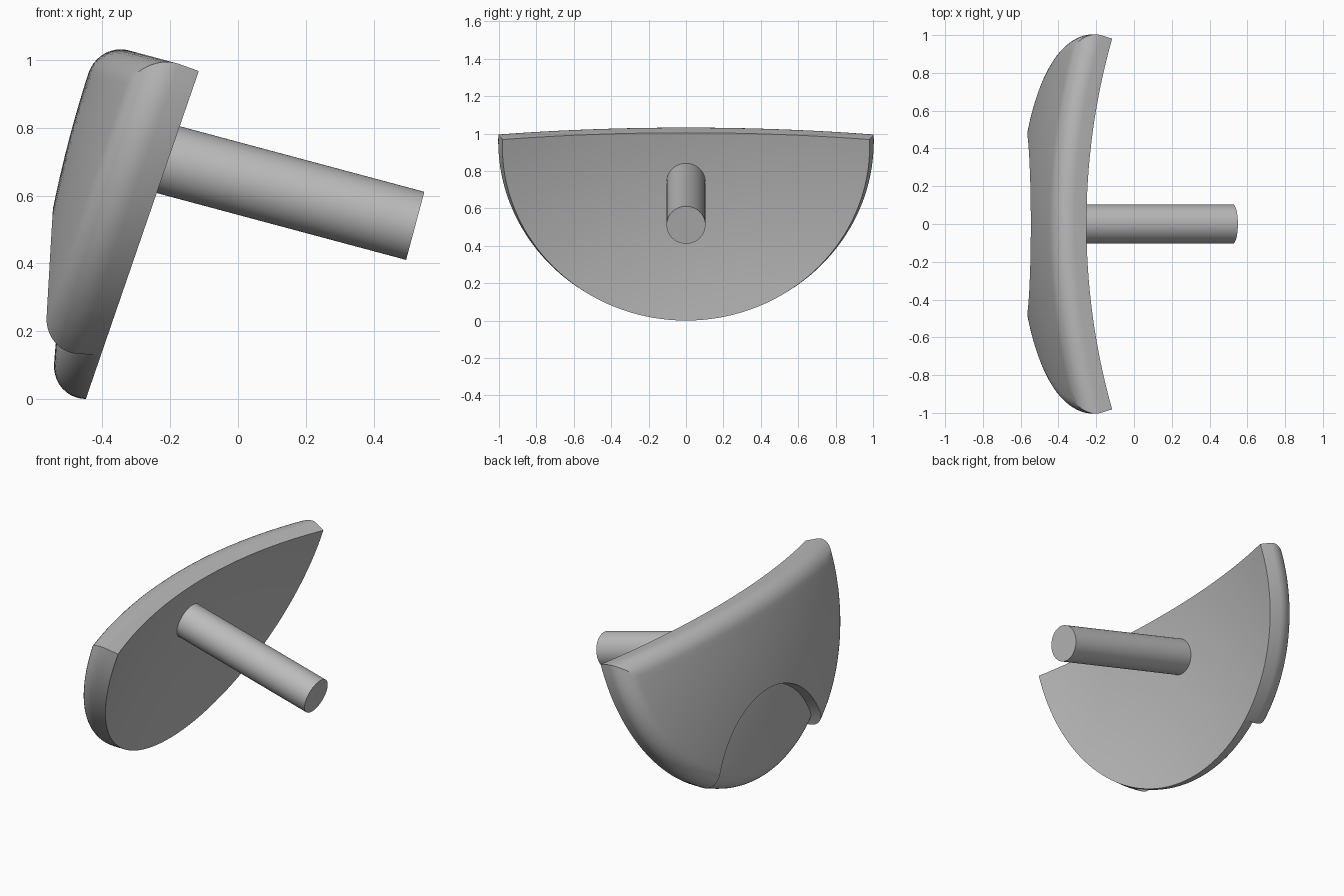
import bpy, bmesh, math
from mathutils import Matrix, Vector

if "Cube" in bpy.data.objects:
    bpy.data.objects.remove(bpy.data.objects["Cube"])

TILT = Matrix.Rotation(math.radians(15), 4, 'Y')
AXIS_Z = 0.629                 # height of the stem axis before tilting
BOWL_R = 3.5                   # radius of the hollow spherical face
BOWL_C = Vector((BOWL_R - 0.514, 0, AXIS_Z))
RIM_R, RIM_Z, TOP_Z = 0.982, 0.866, 0.905

grey = bpy.data.materials.new("plain_grey")
grey.use_nodes = True
grey.diffuse_color = (0.5, 0.5, 0.5, 1)
grey.node_tree.nodes["Principled BSDF"].inputs["Base Color"].default_value = (0.5, 0.5, 0.5, 1)


def make_object(name, bm):
    bmesh.ops.recalc_face_normals(bm, faces=bm.faces)
    bm.transform(TILT)
    mesh = bpy.data.meshes.new(name)
    bm.to_mesh(mesh)
    bm.free()
    mesh.materials.append(grey)
    obj = bpy.data.objects.new(name, mesh)
    bpy.context.collection.objects.link(obj)
    return obj


def outline(inset, chord=32, arc=72):
    """Half disc with a straight top, moved inward by inset."""
    r, top = RIM_R - inset, TOP_Z - inset
    a = math.asin((top - RIM_Z) / r)
    half = r * math.cos(a)
    pts = [(half * (2 * i / chord - 1), top) for i in range(chord)]
    for i in range(arc):
        t = a - (math.pi + 2 * a) * i / arc
        pts.append((r * math.cos(t), RIM_Z + r * math.sin(t)))
    return pts


def on_bowl(y, z, depth):
    """Point on the hollow face, pushed back along its normal."""
    x = BOWL_C.x - math.sqrt(BOWL_R ** 2 - y * y - (z - AXIS_Z) ** 2)
    p = Vector((x, y, z))
    return p + (p - BOWL_C).normalized() * depth


def shell(name, thickness, fillet):
    """Curved half disc with a rounded back edge."""
    mid = 0.45
    shrink = [1 - i / 12 for i in range(1, 12)]

    def scaled(pts, s):
        return [(y * s, mid + (z - mid) * s) for y, z in pts]

    rings = [(scaled(outline(0), s), 0) for s in reversed(shrink)]
    rings.append((outline(0), 0))
    steps = 10
    for i in range(steps + 1):
        t = math.pi / 2 * i / steps
        rings.append((outline(fillet * (1 - math.cos(t))),
                      thickness - fillet * (1 - math.sin(t))))
    rings += [(scaled(outline(fillet), s), thickness) for s in shrink]

    bm = bmesh.new()
    loops = [[bm.verts.new(on_bowl(y, z, d)) for y, z in pts] for pts, d in rings]
    n = len(loops[0])
    for a, b in zip(loops, loops[1:]):
        for i in range(n):
            j = (i + 1) % n
            bm.faces.new((a[i], a[j], b[j], b[i]))
    for loop, depth in ((loops[0], 0), (loops[-1], thickness)):
        centre = bm.verts.new(on_bowl(0, mid, depth))
        for i in range(n):
            bm.faces.new((loop[i], loop[(i + 1) % n], centre))
    return make_object(name, bm)


def cylinder(name, radius, start, end, z, sides):
    bm = bmesh.new()
    place = Matrix.Translation(((start + end) / 2, 0, z)) @ Matrix.Rotation(math.pi / 2, 4, 'Y')
    bmesh.ops.create_cone(bm, cap_ends=True, segments=sides, radius1=radius,
                          radius2=radius, depth=end - start, matrix=place)
    return make_object(name, bm)


def select(obj):
    bpy.ops.object.select_all(action='DESELECT')
    obj.select_set(True)
    bpy.context.view_layer.objects.active = obj


def cut(obj, cutter, operation):
    mod = obj.modifiers.new("cut", 'BOOLEAN')
    mod.object, mod.operation, mod.solver = cutter, operation, 'EXACT'
    select(obj)
    bpy.ops.object.modifier_apply(modifier=mod.name)


# Thick curved body with a round recess low on the back, floored by a thinner shell
body = shell("curved_body", 0.166, 0.1)
floor = shell("recess_floor", 0.1, 0.095)
cutter = cylinder("recess_cutter", 0.52, -1.2, 0.3, -0.12, 128)
cutter.hide_render = True
cut(body, cutter, 'DIFFERENCE')
cut(floor, cutter, 'INTERSECT')
bpy.data.objects.remove(cutter)

# Round stem on the hollow side
stem = cylinder("stem", 0.104, -0.56, 0.373, AXIS_Z, 64)

for obj in (body, floor, stem):
    select(obj)
    bpy.ops.object.shade_smooth_by_angle(angle=math.radians(30))
